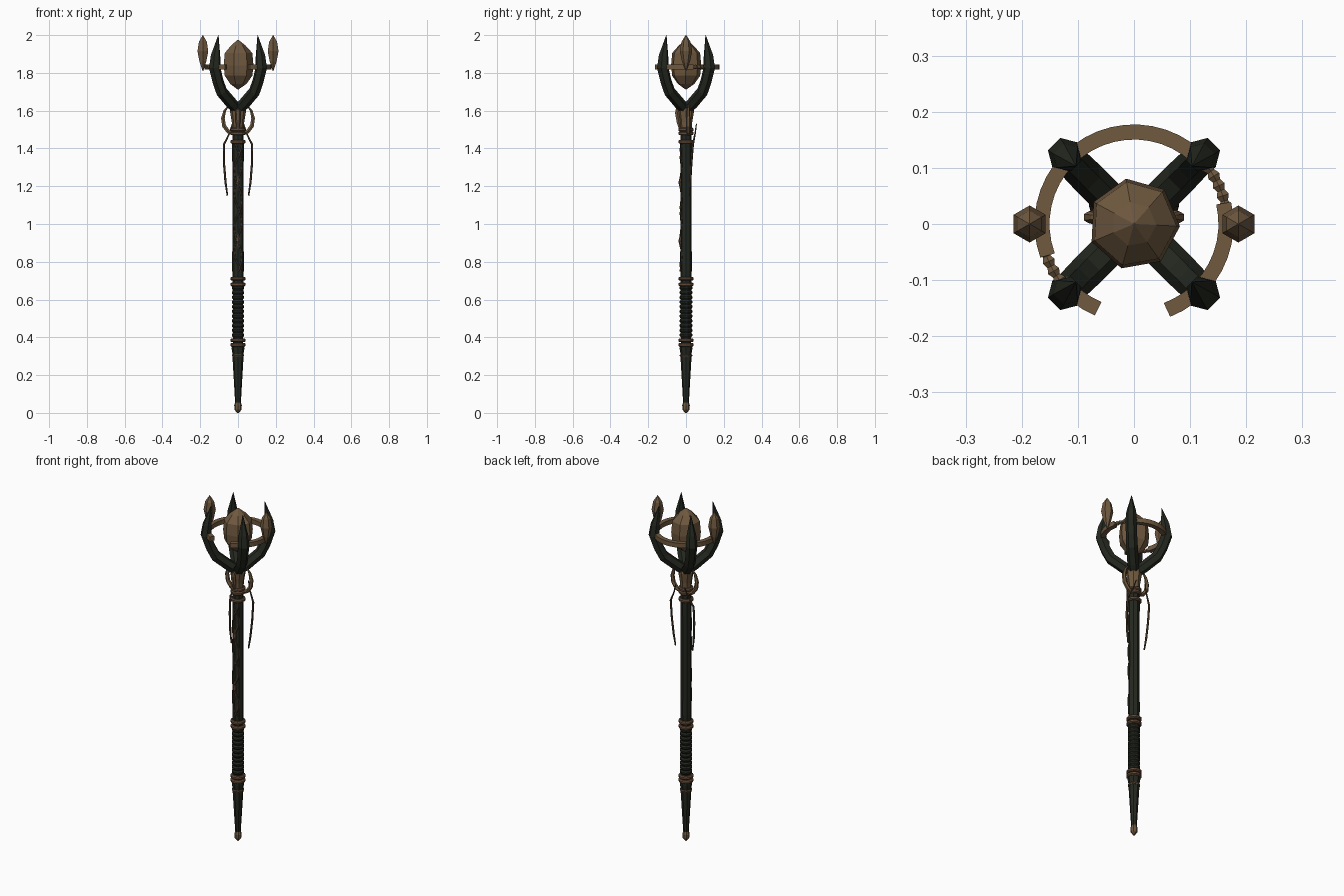
import bpy, math
from math import cos, sin, pi, radians
from mathutils import Vector

cube = bpy.data.objects.get("Cube")
if cube:
    bpy.data.objects.remove(cube, do_unlink=True)


def material(name, rgb):
    m = bpy.data.materials.new(name)
    m.use_nodes = True
    m.diffuse_color = (*rgb, 1)
    node = next(n for n in m.node_tree.nodes if n.type == 'BSDF_PRINCIPLED')
    node.inputs["Base Color"].default_value = (*rgb, 1)
    return m


DARK = material("dark green wood", (0.018, 0.021, 0.014))
BRONZE = material("bronze", (0.16, 0.1, 0.05))
COPPER = material("dull copper", (0.12, 0.067, 0.037))
CORD = material("brown cord", (0.065, 0.04, 0.023))


def tube(name, pts, radii, sides, mat, ref=(0, 1, 0), phase=0.0):
    """Sweep a regular polygon along a path, with one radius per point."""
    pts = [Vector(p) for p in pts]
    if not isinstance(radii, (list, tuple)):
        radii = [radii] * len(pts)
    verts, faces = [], []
    for i, p in enumerate(pts):
        t = (pts[min(i + 1, len(pts) - 1)] - pts[max(i - 1, 0)]).normalized()
        v = t.cross(Vector(ref)).normalized()
        u = v.cross(t)
        for k in range(sides):
            a = phase + 2 * pi * k / sides
            verts.append(p + (u * cos(a) + v * sin(a)) * radii[i])
    for i in range(len(pts) - 1):
        for k in range(sides):
            a, b = i * sides + k, i * sides + (k + 1) % sides
            faces.append((a, b, b + sides, a + sides))
    faces.append(tuple(reversed(range(sides))))
    faces.append(tuple(range(len(verts) - sides, len(verts))))
    mesh = bpy.data.meshes.new(name)
    mesh.from_pydata(verts, [], faces)
    mesh.materials.append(mat)
    mesh.validate()
    obj = bpy.data.objects.new(name, mesh)
    bpy.context.collection.objects.link(obj)
    return obj


def lathe(name, profile, sides, mat, x=0.0, phase=0.0):
    """Upright faceted solid from (radius, height) pairs."""
    return tube(name, [(x, 0, z) for r, z in profile],
                [r for r, z in profile], sides, mat, phase=phase)


def arc(start, end, steps, radius, z):
    angles = [radians(start + (end - start) * i / steps) for i in range(steps + 1)]
    return [(radius * cos(a), radius * sin(a), z) for a in angles]


# Shaft, foot and grip
lathe("foot_tip", [(0.006, 0.0), (0.019, 0.018), (0.02, 0.04), (0.014, 0.06)], 8, BRONZE)
lathe("lower_spike", [(0.015, 0.05), (0.029, 0.29), (0.029, 0.31), (0.034, 0.34),
                      (0.03, 0.37)], 8, DARK)
lathe("shaft", [(0.027, 0.36), (0.028, 0.7), (0.031, 0.76), (0.029, 1.1),
                (0.031, 1.42), (0.028, 1.5)], 8, DARK)
grip = []
for i in range(11):
    z = 0.4 + i * 0.025
    grip += [(0.028, z), (0.034, z + 0.008), (0.034, z + 0.016), (0.028, z + 0.024)]
lathe("grip_wrap", grip, 10, DARK)

# Metal bands
for i, z in enumerate((0.36, 0.385, 0.68, 0.71, 1.435, 1.48, 1.5)):
    lathe(f"band_{i + 1}", [(0.034, z - 0.01), (0.041, z - 0.005),
                            (0.041, z + 0.005), (0.034, z + 0.01)], 12, COPPER)
lathe("thin_band", [(0.031, 0.298), (0.034, 0.304), (0.031, 0.31)], 10, COPPER)

# Neck below the head
lathe("neck", [(0.029, 1.49), (0.033, 1.54), (0.043, 1.6), (0.034, 1.63)], 8, BRONZE)
tube("front_leaf", [(0, -0.028, 1.49), (0, -0.038, 1.54), (0, -0.046, 1.59),
                    (0, -0.05, 1.615)], [0.006, 0.013, 0.014, 0.003], 6, BRONZE, (1, 0, 0))

# Four prongs of the head
for i in range(4):
    a = radians(45 + 90 * i)
    d = Vector((cos(a), sin(a), 0))
    path = [(0.0, 1.605), (0.05, 1.64), (0.122, 1.7), (0.15, 1.755),
            (0.175, 1.83), (0.168, 1.89), (0.147, 2.0)]
    tube(f"prong_{i + 1}", [d * r + Vector((0, 0, z)) for r, z in path],
         [0.03, 0.031, 0.031, 0.03, 0.031, 0.026, 0.001], 6, DARK, (-d.y, d.x, 0))

# Broken hoop with cord lashings
for i, (s, e) in enumerate(((39, 200), (-69, 13), (218, 247))):
    tube(f"hoop_{i + 1}", arc(s, e, max(4, int((e - s) / 8)), 0.164, 1.832),
         0.019, 4, BRONZE, (0, 0, 1), pi / 4)
for i, s in enumerate((11, 197)):
    pts = arc(s, s + 30, 9, 0.166, 1.832)
    tube(f"hoop_lashing_{i + 1}", pts, [0.013, 0.008] * 5, 6, BRONZE, (0, 0, 1))

# Crystals
lathe("centre_crystal", [(0.002, 1.712), (0.045, 1.742), (0.076, 1.785), (0.082, 1.84),
                         (0.076, 1.905), (0.04, 1.945), (0.002, 1.975)],
      7, BRONZE, phase=radians(10))

# Paired side crystals, crescents and hanging cords
for side, s in (("left", 1), ("right", -1)):
    lathe(f"{side}_crystal", [(0.002, 1.81), (0.021, 1.86), (0.033, 1.915),
                              (0.024, 1.965), (0.001, 2.0)], 6, BRONZE, x=s * 0.186)
    tube(f"{side}_crescent",
         [(s * x, 0.012, z) for x, z in ((0.048, 1.63), (0.07, 1.6), (0.08, 1.56),
                                         (0.074, 1.52), (0.052, 1.49), (0.022, 1.475))],
         [0.002, 0.008, 0.011, 0.012, 0.012, 0.009], 6, BRONZE)
    tube(f"{side}_hanging_cord",
         [(s * x, y, z) for x, y, z in ((0.03, 0.055, 1.53), (0.045, 0.048, 1.48),
                                        (0.075, 0.036, 1.42), (0.074, 0.028, 1.32),
                                        (0.066, 0.022, 1.22), (0.056, 0.018, 1.15))],
         [0.003, 0.004, 0.006, 0.006, 0.006, 0.004], 5, CORD)

# Vine creeping up the front of the shaft
for i, shift in enumerate((0.0, 2.4)):
    pts, radii = [], []
    for k in range(29):
        a = -pi / 2 + 0.75 * sin(k * 0.5 + shift)
        pts.append((0.03 * cos(a), 0.03 * sin(a), 0.75 + k * 0.024))
        radii.append(0.0045)
    tube(f"shaft_vine_{i + 1}", pts, radii, 5, CORD)
for i, z in enumerate((0.91, 1.22)):
    tube(f"vine_knot_{i + 1}", [(0, -0.027, z - 0.045), (0.003, -0.032, z),
                                (-0.003, -0.027, z + 0.045)],
         [0.003, 0.008, 0.003], 6, COPPER)
